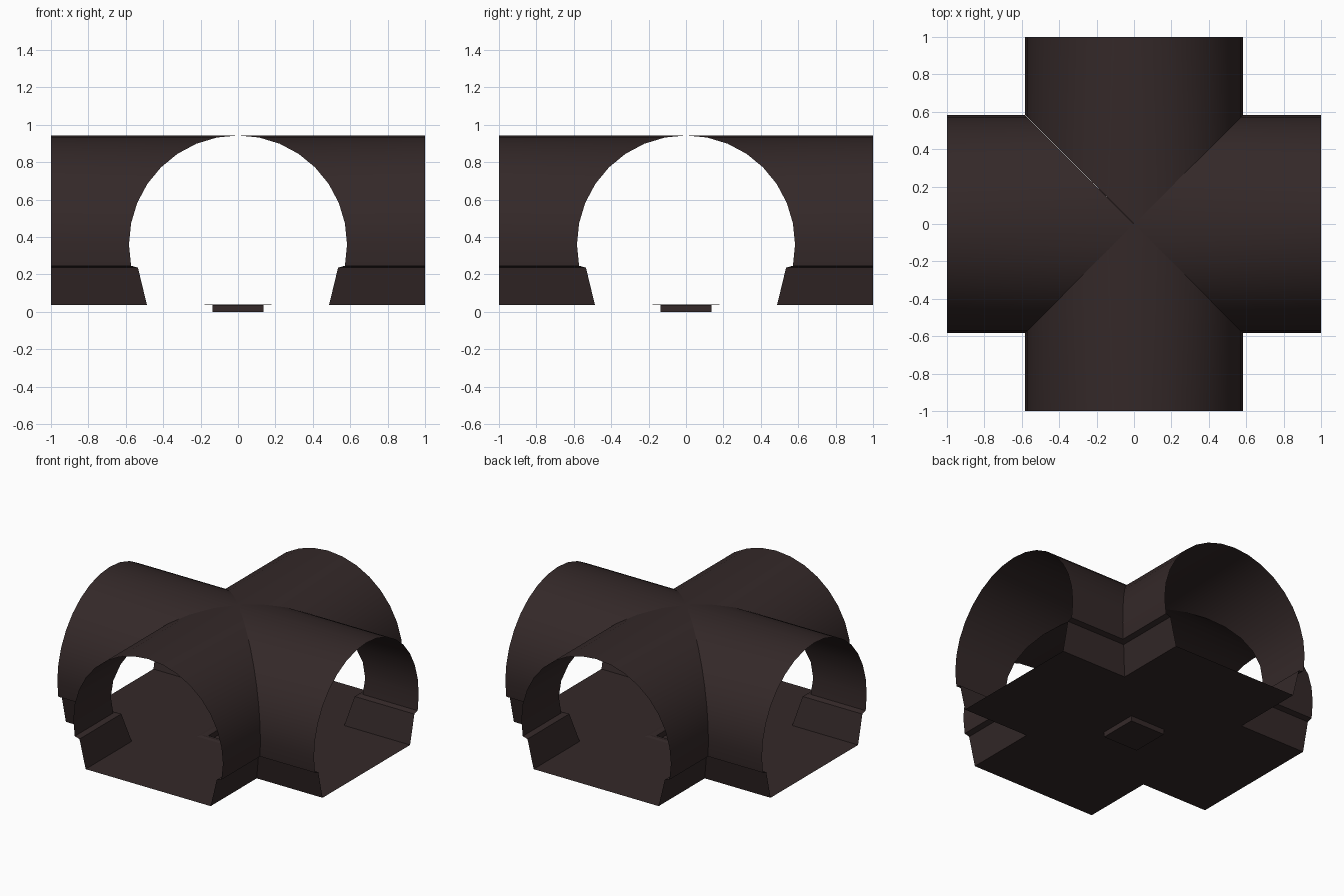
import bpy, bmesh, math
from mathutils import Matrix

if "Cube" in bpy.data.objects:
    bpy.data.objects.remove(bpy.data.objects["Cube"])

FLOOR = 0.037      # floor height
R, CZ = 0.583, 0.36  # vault radius and centre height
FOOT = 0.487       # half width of the floor

mat = bpy.data.materials.new("dark brown stone")
mat.diffuse_color = (0.034, 0.0215, 0.0215, 1)
mat.use_nodes = True
mat.node_tree.nodes["Principled BSDF"].inputs["Base Color"].default_value = mat.diffuse_color


def make(name, verts, faces, smooth=False, flip=False):
    me = bpy.data.meshes.new(name)
    bm = bmesh.new()
    vs = [bm.verts.new(v) for v in verts]
    for f in faces:
        bm.faces.new([vs[i] for i in f])
    if flip:
        bmesh.ops.reverse_faces(bm, faces=bm.faces[:])
    for f in bm.faces:
        f.smooth = smooth
    bm.to_mesh(me)
    bm.free()
    if smooth:
        me.set_sharp_from_angle(angle=math.radians(25))
    me.materials.append(mat)
    ob = bpy.data.objects.new(name, me)
    bpy.context.scene.collection.objects.link(ob)
    return ob


# Tunnel cross-section: sloped base wall, small ledge, round vault
step = math.pi / 16
arc = [(R * math.cos(i * step), CZ + R * math.sin(i * step)) for i in range(-1, 9)]
half = [(FOOT, FLOOR), (0.535, 0.236)] + arc
half[-1] = (0.0, CZ + R)
profile = half + [(-u, z) for u, z in reversed(half[:-1])]
n = len(profile)

# Four tunnel arms, mitred on the diagonals so they meet as a groin vault
for k, side in enumerate(("front", "right", "back", "left")):
    verts = [(u, -1.0, z) for u, z in profile] + [(u, -abs(u), z) for u, z in profile]
    faces = []
    for i in range(n - 1):
        q = [i, i + 1, n + i + 1, n + i]
        faces.append(q)
    arm = make("tunnel_arm_" + side, verts, faces, smooth=True, flip=True)
    arm.data.transform(Matrix.Rotation(k * math.pi / 2, 4, 'Z'))

# Cross-shaped floor with a square opening, one quarter per arm
P = 0.135
for k, side in enumerate(("front", "right", "back", "left")):
    fl = make("floor_" + side,
              [(-FOOT, -1, FLOOR), (FOOT, -1, FLOOR), (FOOT, -FOOT, FLOOR), (-FOOT, -FOOT, FLOOR),
               (P, -P, FLOOR), (-P, -P, FLOOR)],
              [(0, 1, 2, 3), (3, 2, 4, 5)])
    fl.data.transform(Matrix.Rotation(k * math.pi / 2, 4, 'Z'))


def ring(s, z):
    return [(-s, -s, z), (s, -s, z), (s, s, z), (-s, s, z)]


def bands(count):
    return [(4 * b + i, 4 * b + (i + 1) % 4, 4 * b + 4 + (i + 1) % 4, 4 * b + 4 + i)
            for b in range(count) for i in range(4)]


# Sunken drain pit below the floor
make("drain_pit", ring(P, 0) + ring(P, FLOOR), bands(1) + [(3, 2, 1, 0)])

# Low raised rim around the pit
make("drain_rim", ring(0.19, FLOOR + 0.001) + ring(0.17, FLOOR + 0.006) + ring(0.15, FLOOR + 0.001), bands(2))
